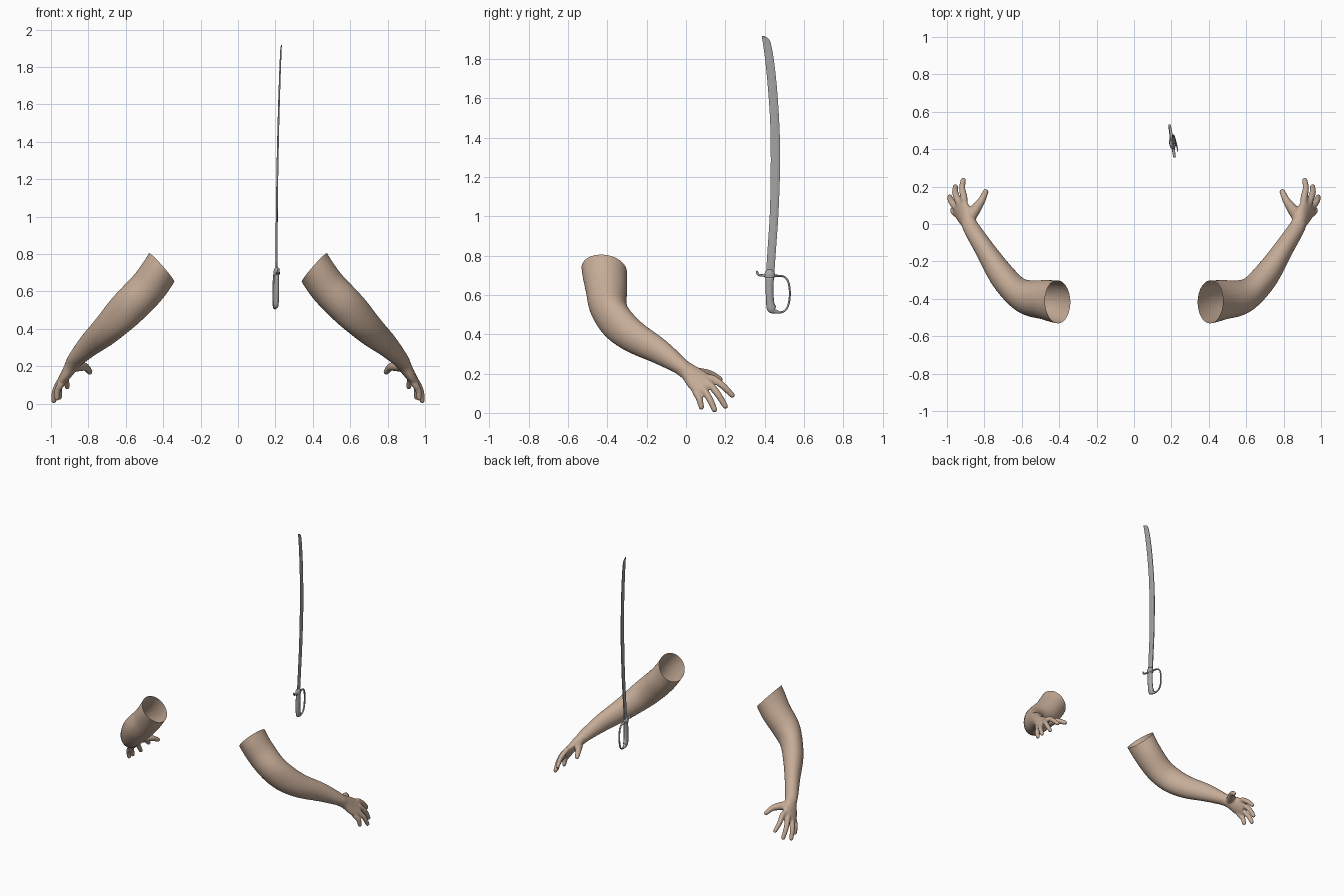
import bpy, bmesh, math
from mathutils import Vector

if "Cube" in bpy.data.objects:
    bpy.data.objects.remove(bpy.data.objects["Cube"], do_unlink=True)


def material(name, color):
    m = bpy.data.materials.new(name)
    m.use_nodes = True
    m.diffuse_color = color
    bsdf = m.node_tree.nodes["Principled BSDF"]
    bsdf.inputs["Base Color"].default_value = color
    bsdf.inputs["Roughness"].default_value = 0.7
    return m


skin = material("skin", (0.56, 0.41, 0.31, 1))
steel = material("steel grey", (0.38, 0.38, 0.38, 1))


def spline(rows, steps):
    """Smooth curve through rows of (x, y, z, radius u, radius v)."""
    rows = [Vector(r) for r in rows]
    out = []
    for i in range(len(rows) - 1):
        p1, p2 = rows[i], rows[i + 1]
        p0 = rows[i - 1] if i else p1 * 2 - p2
        p3 = rows[i + 2] if i + 2 < len(rows) else p2 * 2 - p1
        for k in range(steps):
            t = k / steps
            out.append(0.5 * (2 * p1 + (p2 - p0) * t + (2 * p0 - 5 * p1 + 4 * p2 - p3) * t ** 2
                              + (3 * p1 - p0 - 3 * p2 + p3) * t ** 3))
    return out + [rows[-1]]


def loft(bm, rows, side=None, sides=16, steps=5, round_end=False):
    """Closed tube of elliptical rings; side sets the direction of radius u."""
    rows = spline(rows, steps)
    pts = [Vector(r[:3]) for r in rows]
    sizes = [(r[3], r[4]) for r in rows]
    if round_end:
        d, (a, b) = (pts[-1] - pts[-2]).normalized(), sizes[-1]
        for ang in (30, 60, 80):
            s, c = math.sin(math.radians(ang)), math.cos(math.radians(ang))
            pts.append(pts[len(rows) - 1] + d * b * s)
            sizes.append((a * c, b * c))
    rings = []
    for i, p in enumerate(pts):
        t = (pts[min(i + 1, len(pts) - 1)] - pts[max(i - 1, 0)]).normalized()
        u = Vector(side) if side else t.cross(Vector((0, 0, 1)))
        u = (u - t * u.dot(t)).normalized()
        v = t.cross(u)
        a, b = sizes[i]
        rings.append([bm.verts.new(p + u * a * math.cos(k * math.tau / sides)
                                   + v * b * math.sin(k * math.tau / sides)) for k in range(sides)])
    faces = [bm.faces.new(rings[0]), bm.faces.new(rings[-1])]
    for r, q in zip(rings, rings[1:]):
        faces += [bm.faces.new((r[k - 1], r[k], q[k], q[k - 1])) for k in range(sides)]
    bmesh.ops.recalc_face_normals(bm, faces=faces)


def finish(bm, name, mat, smooth=True):
    me = bpy.data.meshes.new(name)
    bm.to_mesh(me)
    bm.free()
    me.materials.append(mat)
    for p in me.polygons:
        p.use_smooth = smooth
    ob = bpy.data.objects.new(name, me)
    bpy.context.collection.objects.link(ob)
    return ob


# Arm: upper arm, elbow, forearm, wrist
bm = bmesh.new()
loft(bm, [(0.34, -0.42, 0.84, 0.12, 0.10), (0.41, -0.415, 0.725, 0.115, 0.098),
          (0.475, -0.405, 0.63, 0.106, 0.10), (0.56, -0.395, 0.54, 0.095, 0.10),
          (0.635, -0.355, 0.465, 0.078, 0.097), (0.71, -0.27, 0.39, 0.07, 0.084),
          (0.795, -0.14, 0.315, 0.054, 0.066), (0.865, -0.03, 0.24, 0.045, 0.044),
          (0.885, 0.01, 0.21, 0.04, 0.036)], sides=28)
# Palm
across = (0.04, -0.09, -0.07)
loft(bm, [(0.855, -0.05, 0.25, 0.042, 0.042), (0.885, 0.01, 0.21, 0.046, 0.038),
          (0.91, 0.055, 0.17, 0.062, 0.031), (0.933, 0.092, 0.135, 0.064, 0.025),
          (0.942, 0.108, 0.12, 0.054, 0.018)], side=across, sides=20)
# Fingers, knuckle to tip, then the thumb
fingers = [((0.908, 0.135, 0.175), (0.913, 0.235, 0.09)),
           ((0.938, 0.12, 0.145), (0.955, 0.2, 0.034)),
           ((0.95, 0.088, 0.12), (0.985, 0.145, 0.016)),
           ((0.945, 0.052, 0.105), (0.968, 0.078, 0.03))]
palm = Vector((0.91, 0.05, 0.175))
for base, tip in fingers:
    base, tip = Vector(base), Vector(tip)
    mid = base.lerp(tip, 0.5) + Vector((0.008, 0.003, 0.004))
    loft(bm, [(*base.lerp(palm, 0.5), 0.018, 0.018), (*base, 0.019, 0.019),
              (*mid, 0.0175, 0.0175), (*tip, 0.0145, 0.0145)], sides=12, round_end=True)
loft(bm, [(0.885, 0.02, 0.2, 0.03, 0.03), (0.85, 0.075, 0.2, 0.03, 0.028),
          (0.815, 0.125, 0.195, 0.021, 0.021), (0.793, 0.172, 0.17, 0.016, 0.016)],
     sides=12, round_end=True)
left_arm = finish(bm, "left_arm", skin)

# Fuse the pieces into one skin
remesh = left_arm.modifiers.new("fuse", "REMESH")
remesh.mode = "VOXEL"
remesh.voxel_size = 0.006
relax = left_arm.modifiers.new("relax", "SMOOTH")
relax.factor = 0.5
relax.iterations = 5
fused = left_arm.evaluated_get(bpy.context.evaluated_depsgraph_get())
bm = bmesh.new()
bm.from_mesh(fused.to_mesh())
fused.to_mesh_clear()
bpy.data.objects.remove(left_arm, do_unlink=True)

# Cut the upper end open and mirror
bmesh.ops.bisect_plane(bm, geom=bm.verts[:] + bm.edges[:] + bm.faces[:],
                       plane_co=(0.41, -0.415, 0.73), plane_no=(-0.74, 0.08, 0.66),
                       clear_outer=True)
mirrored = bm.copy()
for v in mirrored.verts:
    v.co.x *= -1
bmesh.ops.reverse_faces(mirrored, faces=mirrored.faces[:])
finish(bm, "left_arm", skin)
finish(mirrored, "right_arm", skin)


def place(y, z, off=0.0):
    """Point on the slightly turned and leaning plane of the sword."""
    return Vector((0.203 - 0.147 * (y - 0.45) + 0.018 * (z - 0.7) + off, y, z))


# Blade: rows of (height, cutting edge, spine)
bm = bmesh.new()
prev = None
rows = [(0.68, 0.405, 0.447, 0, 0), (0.85, 0.416, 0.459, 0, 0), (1.03, 0.427, 0.471, 0, 0),
        (1.28, 0.431, 0.479, 0, 0), (1.48, 0.428, 0.474, 0, 0), (1.66, 0.416, 0.462, 0, 0),
        (1.8, 0.402, 0.446, 0, 0), (1.88, 0.391, 0.431, 0, 0), (1.905, 0.387, 0.418, 0, 0),
        (1.917, 0.385, 0.394, 0, 0)]
for z, edge, back, _, _ in spline(rows, 3):
    thick = 0.006 - 0.003 * (z - 0.7) / 1.2
    near = edge + (back - edge) * 0.7
    ring = [bm.verts.new(place(y, z, o)) for y, o in
            ((edge, 0), (near, thick), (back, thick * 0.6), (back, -thick * 0.6), (near, -thick))]
    if prev:
        for k in range(5):
            bm.faces.new((prev[k - 1], prev[k], ring[k], ring[k - 1]))
    else:
        bm.faces.new(ring)
    prev = ring
bm.faces.new(prev)
bmesh.ops.recalc_face_normals(bm, faces=bm.faces[:])
finish(bm, "blade", steel, smooth=False)


def bar(name, path, sides=12):
    """Rounded bar in the sword's plane from rows of (y, z, radius across, radius in plane)."""
    b = bmesh.new()
    loft(b, [(*place(y, z), ru, rv) for y, z, ru, rv in path], side=(1, 0.147, 0),
         sides=sides, round_end=True)
    return finish(b, name, steel)


# Grip with pommel, crossbar with hooked end, and knuckle bow
bar("grip", [(0.426, 0.69, 0.013, 0.021), (0.425, 0.62, 0.015, 0.02), (0.428, 0.56, 0.015, 0.021),
             (0.436, 0.53, 0.015, 0.024), (0.447, 0.518, 0.012, 0.014), (0.468, 0.512, 0.008, 0.008)])
bar("guard_collar", [(0.426, 0.688, 0.017, 0.028), (0.426, 0.703, 0.017, 0.028)])
bar("guard_hook", [(0.43, 0.697, 0.01, 0.007), (0.39, 0.699, 0.008, 0.006),
                   (0.368, 0.703, 0.007, 0.006), (0.361, 0.717, 0.007, 0.006)])
bar("knuckle_bow", [(0.43, 0.697, 0.01, 0.006), (0.49, 0.695, 0.007, 0.005),
                    (0.516, 0.675, 0.006, 0.005), (0.527, 0.63, 0.006, 0.005),
                    (0.526, 0.575, 0.006, 0.005), (0.513, 0.532, 0.006, 0.005),
                    (0.49, 0.513, 0.006, 0.005), (0.46, 0.512, 0.007, 0.006)])
